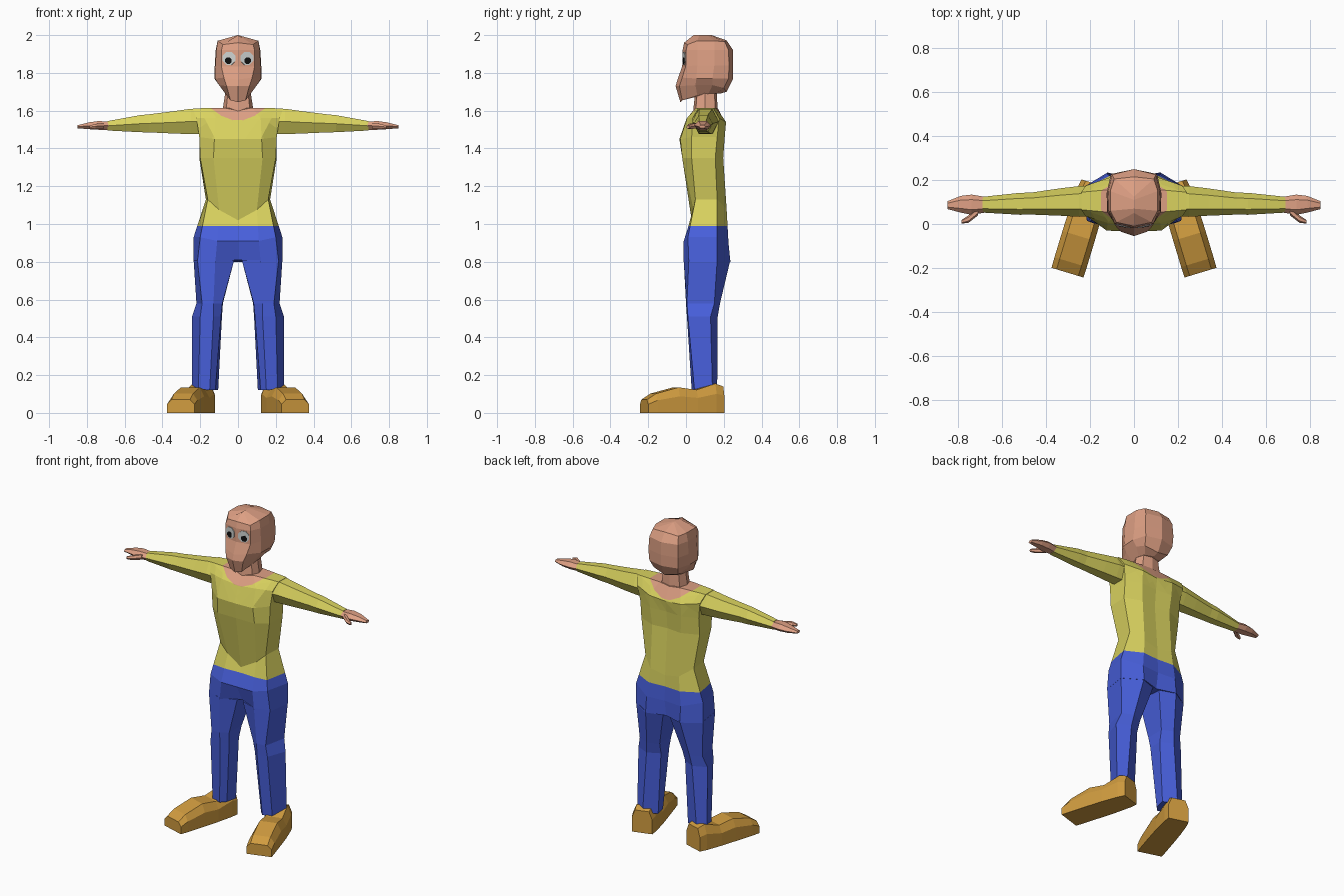
import bpy, bmesh, math
from mathutils import Vector, Matrix


def material(name, rgb):
    m = bpy.data.materials.new(name)
    m.diffuse_color = (*rgb, 1)
    return m


SKIN = material("skin", (0.73, 0.35, 0.23))
SHIRT = material("shirt yellow", (0.70, 0.65, 0.115))
DENIM = material("trouser blue", (0.065, 0.117, 0.72))
TAN = material("shoe tan", (0.63, 0.33, 0.05))
WHITE = material("eye white", (0.62, 0.65, 0.64))
BLACK = material("pupil black", (0.005, 0.005, 0.005))


def finish(name, bm, mats):
    bmesh.ops.recalc_face_normals(bm, faces=bm.faces)
    me = bpy.data.meshes.new(name)
    bm.to_mesh(me)
    bm.free()
    for m in mats:
        me.materials.append(m)
    ob = bpy.data.objects.new(name, me)
    bpy.context.collection.objects.link(ob)
    return ob


def loft(rings):
    """Skin a list of equal closed rings and cap both ends."""
    bm = bmesh.new()
    vs = [[bm.verts.new(p) for p in r] for r in rings]
    n = len(vs[0])
    for a, b in zip(vs, vs[1:]):
        for i in range(n):
            j = (i + 1) % n
            bm.faces.new((a[i], a[j], b[j], b[i]))
    bm.faces.new(vs[0])
    bm.faces.new(vs[-1])
    bmesh.ops.remove_doubles(bm, verts=bm.verts, dist=0.0005)
    return bm


def sym(half):
    """Complete a half ring (front centre to back centre) by mirroring in x."""
    return half + [(-x, y, z) for x, y, z in half[-2:0:-1]]


def flip(rings, s):
    return [[(s * x, y, z) for x, y, z in r] for r in rings]


HEX = [(1, 0), (.5, 1), (-.5, 1), (-1, 0), (-.5, -1), (.5, -1)]


def limb(sections):
    """Hexagonal sections along x: x, y centre, z centre, y radius, z radius."""
    return [[(x, y + ry * a, z + rz * b) for a, b in HEX] for x, y, z, ry, rz in sections]


# torso: pelvis, waist, chest and shoulders
torso = loft([sym(r) for r in [
    [(0, .04, .81), (.12, -.012, .80), (.215, .015, .80), (.235, .165, .80), (.12, .235, .80), (0, .20, .80)],
    [(0, -.012, .91), (.11, -.012, .91), (.20, .01, .93), (.235, .165, .93), (.12, .225, .90), (0, .215, .90)],
    [(0, .03, 1.02), (.10, .04, 1.075), (.16, .05, 1.13), (.17, .165, 1.13), (.10, .215, 1.08), (0, .21, 1.06)],
    [(0, -.02, 1.35), (.13, -.02, 1.35), (.20, .03, 1.35), (.205, .155, 1.35), (.10, .197, 1.35), (0, .187, 1.35)],
    [(0, -.035, 1.45), (.125, -.03, 1.45), (.205, .03, 1.46), (.205, .165, 1.46), (.11, .205, 1.46), (0, .197, 1.46)],
    [(0, 0, 1.55), (.12, .005, 1.56), (.22, .035, 1.56), (.22, .175, 1.56), (.11, .212, 1.54), (0, .208, 1.53)],
    [(0, .04, 1.60), (.075, .05, 1.615), (.24, .065, 1.612), (.24, .145, 1.612), (.075, .16, 1.615), (0, .17, 1.61)],
]])


def cut(bm, co, no, zmin):
    faces = [f for f in bm.faces if f.calc_center_median().z > zmin]
    geom = faces + list({e for f in faces for e in f.edges}) + list({v for f in faces for v in f.verts})
    bmesh.ops.bisect_plane(bm, geom=geom, dist=1e-5, plane_co=co, plane_no=no)


# waistband line and round collar are cut into the torso
WAIST = 0.99
cut(torso, (0, 0, WAIST), (0, 0, 1), 0)
centre, tilt = Vector((0, .105, 1.64)), math.radians(35)
collar = []
for k in range(12):
    a = math.tau * k / 12
    n = Vector((math.cos(a) * math.cos(tilt), math.sin(a) * math.cos(tilt), -math.sin(tilt)))
    collar.append(n)
    cut(torso, centre + n * .138, n, 1.47)
for f in torso.faces:
    c = f.calc_center_median()
    if c.z < WAIST:
        f.material_index = 1
    elif c.z > 1.47 and all((c - centre).dot(n) < .138 for n in collar):
        f.material_index = 2
finish("torso", torso, [SHIRT, DENIM, SKIN])

# neck
finish("neck", loft([sym(r) for r in [
    [(0, .035, 1.57), (.065, .05, 1.58), (.082, .10, 1.60), (.065, .155, 1.60), (0, .168, 1.58)],
    [(0, .05, 1.71), (.052, .06, 1.71), (.065, .10, 1.71), (.052, .15, 1.71), (0, .163, 1.71)],
]]), [SKIN])

# head
finish("head", loft([sym(r) for r in [
    [(0, .04, 2.0), (0, .05, 2.0), (0, .07, 2.0), (0, .11, 2.0), (0, .125, 2.0), (0, .135, 2.0)],
    [(0, -.01, 1.96), (.08, .008, 1.95), (.108, .06, 1.97), (.108, .15, 1.97), (.09, .205, 1.965), (0, .215, 1.972)],
    [(0, -.018, 1.92), (.088, .0006, 1.92), (.115, .06, 1.92), (.118, .15, 1.92), (.10, .225, 1.92), (0, .25, 1.92)],
    [(0, -.02, 1.835), (.088, -.0014, 1.835), (.12, .06, 1.84), (.123, .15, 1.84), (.105, .228, 1.84), (0, .25, 1.84)],
    [(0, -.045, 1.765), (.075, -.02, 1.775), (.122, .055, 1.77), (.125, .14, 1.77), (.10, .225, 1.77), (0, .25, 1.77)],
    [(0, -.055, 1.73), (.06, -.035, 1.73), (.10, .05, 1.735), (.10, .14, 1.735), (.085, .20, 1.72), (0, .215, 1.70)],
    [(0, -.03, 1.645), (.04, -.02, 1.655), (.06, .06, 1.68), (.065, .12, 1.69), (.05, .16, 1.69), (0, .18, 1.69)],
]]), [SKIN])


def eye_plate(name, x, z, r, lift, sides, mat, s):
    """Thin disc lying on the slanted face plane."""
    bm = bmesh.new()
    slope = math.atan(.0186 / .088)
    pos = Vector((s * x, -.019 + .2114 * x - lift, z))
    mtx = (Matrix.Translation(pos) @ Matrix.Rotation(s * slope, 4, 'Z')
           @ Matrix.Rotation(math.pi / 2, 4, 'X') @ Matrix.Rotation(math.pi / sides, 4, 'Z'))
    bmesh.ops.create_cone(bm, cap_ends=True, segments=sides, radius1=r, radius2=r, depth=.005, matrix=mtx)
    finish(name, bm, [mat])


leg = [[(.02, .02, .81), (.12, -.012, .81), (.215, .015, .81), (.235, .165, .81), (.12, .235, .81), (.02, .20, .81)],
       [(.083, .03, .58), (.13, 0, .58), (.19, .005, .58), (.22, .15, .58), (.15, .18, .58), (.08, .15, .58)],
       [(.09, .04, .51), (.13, .005, .51), (.20, .01, .51), (.243, .13, .51), (.16, .168, .51), (.085, .13, .51)],
       [(.12, .06, .12), (.15, .03, .12), (.21, .045, .12), (.245, .14, .12), (.19, .165, .12), (.105, .13, .12)]]

arm = limb([(.17, .105, 1.54, .07, .065), (.25, .103, 1.543, .07, .067), (.34, .10, 1.538, .062, .059),
            (.47, .093, 1.533, .05, .048), (.52, .092, 1.531, .05, .045), (.69, .088, 1.52, .036, .025)])
hand = limb([(.68, .088, 1.52, .036, .022), (.74, .088, 1.522, .046, .023),
             (.79, .09, 1.52, .038, .018), (.85, .086, 1.515, .018, .008)])
thumb = limb([(.71, .06, 1.52, .02, .015), (.755, .022, 1.517, .017, .013), (.787, .01, 1.513, .008, .008)])

# shoe: sections from heel to toe, turned outwards
forward, across = Vector((.29, -.957, 0)), Vector((.957, .29, 0))
shoe = []
for s, w, h in [(0, .062, .14), (.045, .07, .155), (.15, .076, .122), (.25, .077, .135),
                (.375, .077, .102), (.425, .076, .07)]:
    shoe.append([tuple(Vector((.18, .185, 0)) + forward * (s - back) + across * t * w + Vector((0, 0, z * h)))
                 for t, z, back in [(-1, 0, 0), (1, 0, 0), (1, .65, 0), (.68, 1, 0), (-.68, 1, 0), (-1, .65, 0)]])

# mirrored parts
for side, s in (("left", 1), ("right", -1)):
    for name, rings, mat in (("leg", leg, DENIM), ("arm", arm, SHIRT), ("hand", hand, SKIN),
                             ("thumb", thumb, SKIN), ("shoe", shoe, TAN)):
        finish(f"{side}_{name}", loft(flip(rings, s)), [mat])
    eye_plate(f"{side}_eye", .047, 1.877, .037, .001, 8, WHITE, s)
    eye_plate(f"{side}_pupil", .051, 1.865, .019, .003, 8, BLACK, s)
